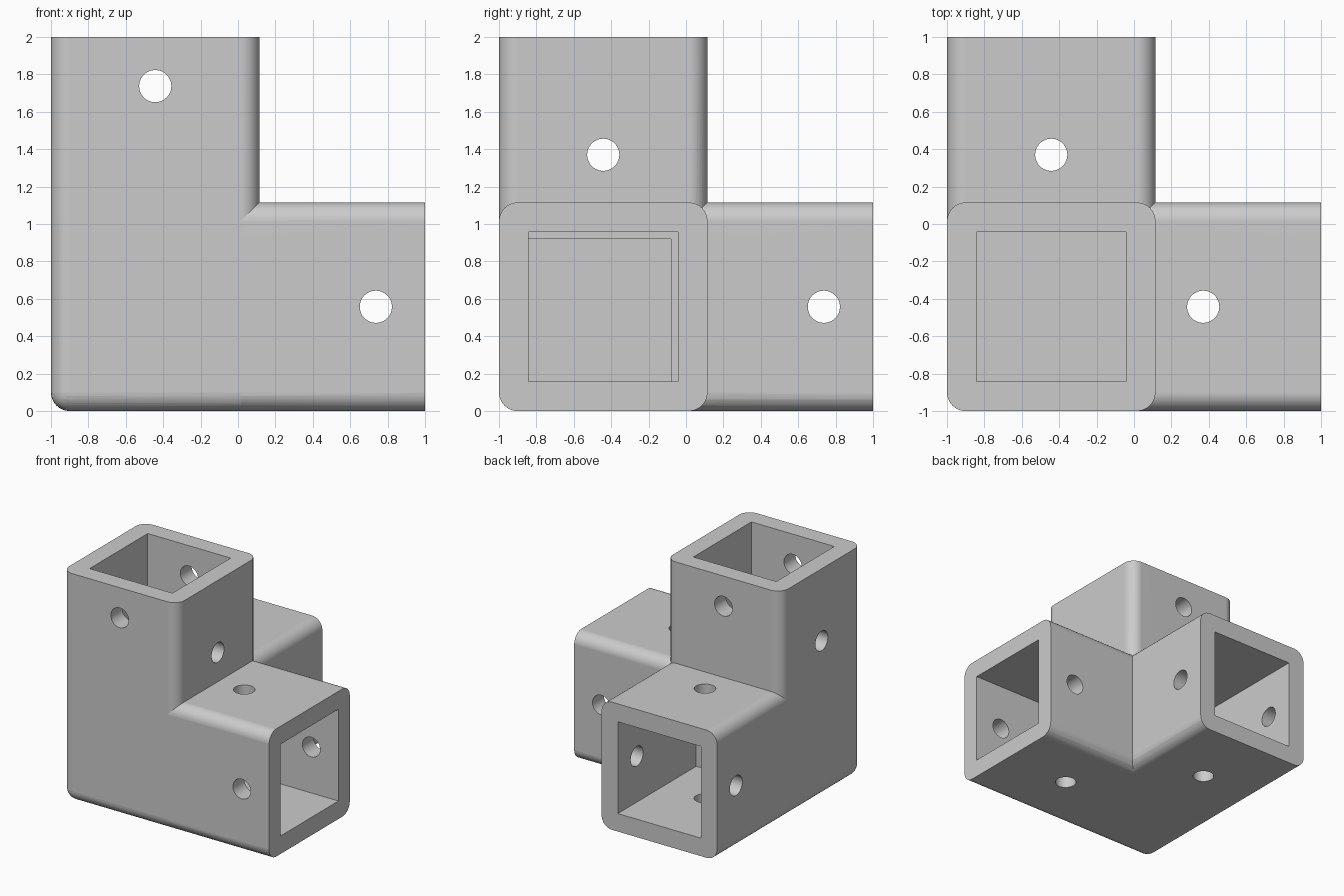
import bpy
import bmesh
import math
from mathutils import Vector, Matrix

cube = bpy.data.objects.get("Cube")
if cube:
    bpy.data.objects.remove(cube, do_unlink=True)

WIDTH, LENGTH = 1.115, 2.0       # outer section and arm length
RADIUS = 0.1                     # outer edge rounding
WALL, DEPTH = 0.157, 1.08        # socket wall and depth
HOLE = 0.086                     # screw hole radius
NEAR, FAR = 1.37, 1.737          # screw hole positions along an arm
ORIGIN = Vector((-1, -1, 0))     # outer corner shared by the arms

grey = bpy.data.materials.new("light grey")
grey.use_nodes = True
colour = (0.6, 0.6, 0.6, 1)
grey.diffuse_color = colour
grey.node_tree.nodes["Principled BSDF"].inputs["Base Color"].default_value = colour


def along(axis, u, v, w):
    """Point with u measured along the arm axis, v and w across it."""
    p = Vector((0, 0, 0))
    p[axis], p[(axis + 1) % 3], p[(axis + 2) % 3] = u, v, w
    return p + ORIGIN


def make_object(name, bm):
    bmesh.ops.recalc_face_normals(bm, faces=bm.faces)
    mesh = bpy.data.meshes.new(name)
    bm.to_mesh(mesh)
    bm.free()
    mesh.materials.append(grey)
    obj = bpy.data.objects.new(name, mesh)
    bpy.context.collection.objects.link(obj)
    return obj


def add_box(bm, axis, low, high):
    verts = bmesh.ops.create_cube(bm, size=1)["verts"]
    for v in verts:
        v.co = along(axis, *[a if c < 0 else b for c, a, b in zip(v.co, low, high)])


def make_arm(name, axis):
    bm = bmesh.new()
    add_box(bm, axis, (0, 0, 0), (LENGTH, WIDTH, WIDTH))
    tip = LENGTH + ORIGIN[axis] - 0.01
    edges = [e for e in bm.edges if min(v.co[axis] for v in e.verts) < tip]
    bmesh.ops.bevel(bm, geom=edges, offset=RADIUS, segments=8,
                    profile=0.5, affect='EDGES')
    return make_object(name, bm)


def make_socket(name, axis):
    bm = bmesh.new()
    add_box(bm, axis, (LENGTH - DEPTH, WALL, WALL),
            (LENGTH + 0.1, WIDTH - WALL, WIDTH - WALL))
    return make_object(name, bm)


def make_drill(name, axis, across, distance):
    """Cylinder through an arm, pointing along another axis."""
    centre = Vector((WIDTH / 2,) * 3)
    centre[axis] = distance
    direction = Vector((0, 0, 0))
    direction[across] = 1
    turn = direction.to_track_quat('Z', 'Y').to_matrix().to_4x4()
    bm = bmesh.new()
    bmesh.ops.create_cone(bm, cap_ends=True, segments=48, radius1=HOLE,
                          radius2=HOLE, depth=WIDTH + 0.1,
                          matrix=Matrix.Translation(centre + ORIGIN) @ turn)
    return make_object(name, bm)


def combine(target, other, operation):
    mod = target.modifiers.new("combine", 'BOOLEAN')
    mod.operation = operation
    mod.solver = 'EXACT'
    mod.object = other
    bpy.context.view_layer.objects.active = target
    bpy.ops.object.modifier_apply(modifier=mod.name)
    bpy.data.objects.remove(other, do_unlink=True)


# three arms joined at the rounded outer corner
connector = make_arm("corner_connector", 0)
for axis, name in ((1, "back_arm"), (2, "upright_arm")):
    combine(connector, make_arm(name, axis), 'UNION')

# square sockets
for axis in range(3):
    combine(connector, make_socket("socket_cutter", axis), 'DIFFERENCE')

# two staggered screw holes through each arm: (arm, far hole, near hole)
for axis, far_dir, near_dir in ((0, 1, 2), (1, 0, 2), (2, 1, 0)):
    combine(connector, make_drill("far_hole", axis, far_dir, FAR), 'DIFFERENCE')
    combine(connector, make_drill("near_hole", axis, near_dir, NEAR), 'DIFFERENCE')

# smooth rounded edges with flat sides
bpy.ops.object.select_all(action='DESELECT')
connector.select_set(True)
bpy.context.view_layer.objects.active = connector
bpy.ops.object.shade_smooth_by_angle(angle=math.radians(30))
weighted = connector.modifiers.new("flat sides", 'WEIGHTED_NORMAL')
weighted.keep_sharp = True
